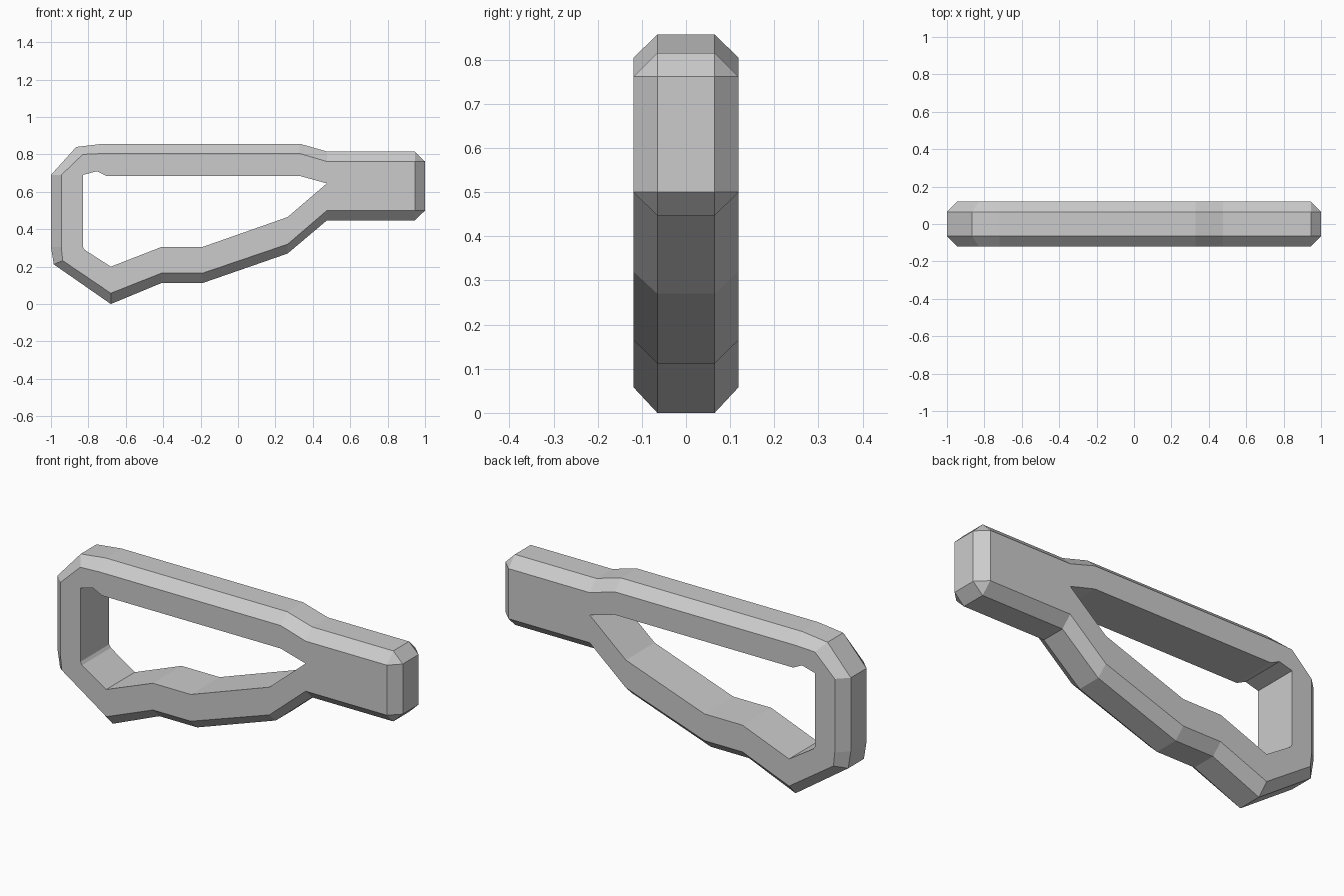
import bpy, bmesh

FACE_Y, RIM_Y = 0.119, 0.065   # half depth at the flat side faces and at the chamfered rim

# Cross-sections round the ring, (x, z) of: outer rim, flat-face edge, inner opening
neck = (0.475, 0.645)
sections = [
    ((-1, 0.69), (-0.945, 0.69), (-0.83, 0.69)),
    ((-0.865, 0.84), (-0.83, 0.80), (-0.755, 0.71)),
    ((-0.72, 0.857), (-0.72, 0.805), (-0.705, 0.685)),
    ((0.33, 0.857), (0.33, 0.805), (0.33, 0.685)),
    ((0.475, 0.816), (0.475, 0.762), neck),
    ((0.945, 0.816), (0.945, 0.762), neck),
    ((1, 0.762), (0.945, 0.762), neck),
    ((1, 0.5), (0.945, 0.5), neck),
    ((0.945, 0.447), (0.945, 0.5), neck),
    ((0.475, 0.447), (0.475, 0.5), neck),
    ((0.265, 0.27), (0.265, 0.32), (0.265, 0.465)),
    ((-0.19, 0.112), (-0.19, 0.165), (-0.19, 0.305)),
    ((-0.41, 0.112), (-0.41, 0.165), (-0.41, 0.305)),
    ((-0.68, 0), (-0.68, 0.058), (-0.68, 0.20)),
    ((-0.985, 0.212), (-0.937, 0.232), (-0.82, 0.29)),
    ((-1, 0.305), (-0.945, 0.305), (-0.83, 0.305)),
]

# Sweep the six-sided section round the closed loop
bm = bmesh.new()
rings = []
for rim, face, inner in sections:
    pts = [(inner, -FACE_Y), (face, -FACE_Y), (rim, -RIM_Y),
           (rim, RIM_Y), (face, FACE_Y), (inner, FACE_Y)]
    rings.append([bm.verts.new((p[0], y, p[1])) for p, y in pts])
for i, a in enumerate(rings):
    b = rings[(i + 1) % len(rings)]
    for j in range(6):
        k = (j + 1) % 6
        bm.faces.new((a[j], a[k], b[k], b[j]))

# Weld the sections that share the neck and the stub corners
bmesh.ops.remove_doubles(bm, verts=bm.verts[:], dist=0.0005)
bmesh.ops.recalc_face_normals(bm, faces=bm.faces[:])
mesh = bpy.data.meshes.new("handle_loop")
bm.to_mesh(mesh)
bm.free()
bpy.context.collection.objects.link(bpy.data.objects.new("handle_loop", mesh))
